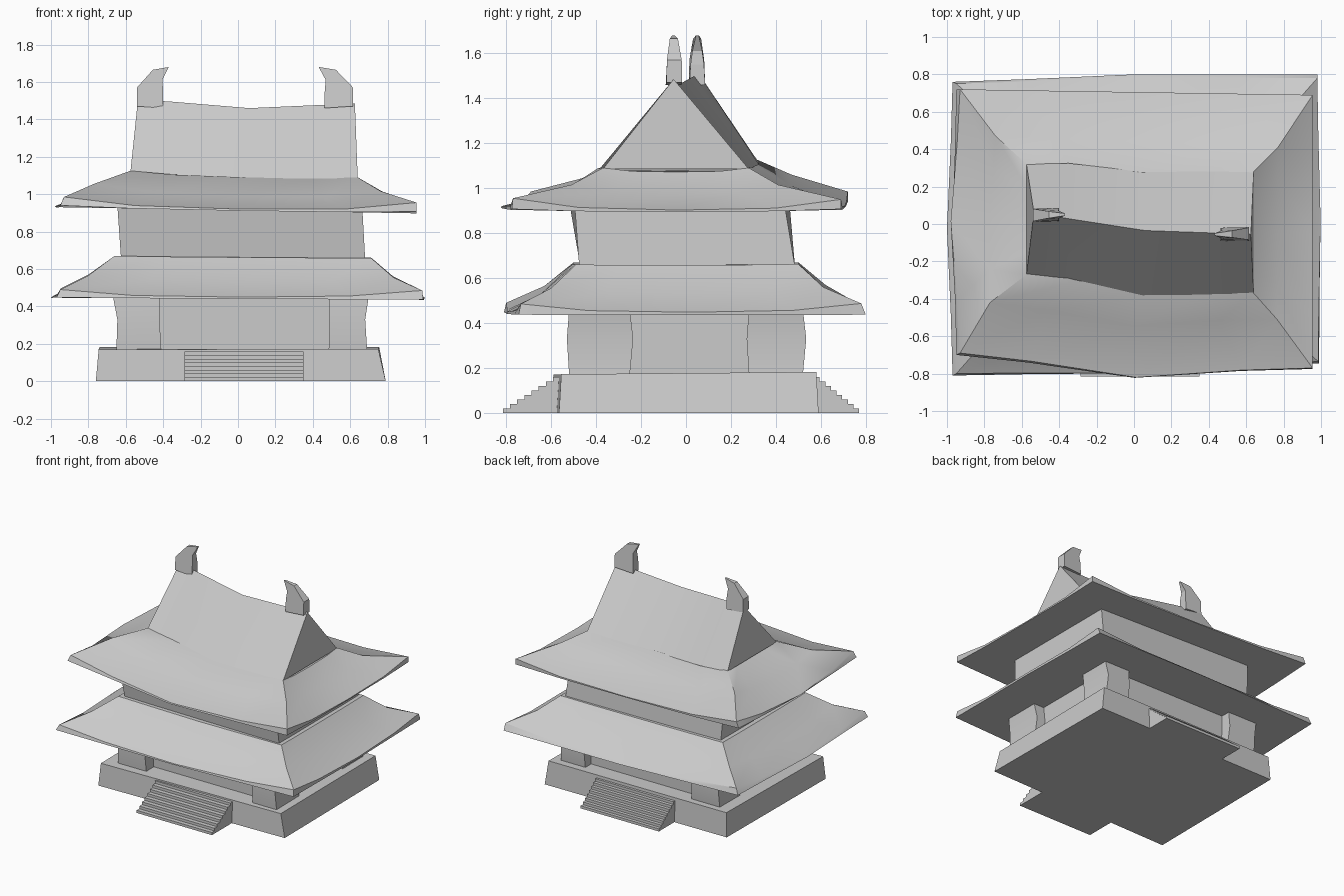
import bpy, bmesh
from mathutils import Vector

if "Cube" in bpy.data.objects:
    bpy.data.objects.remove(bpy.data.objects["Cube"])


def finish(name, bm, smooth=None):
    bmesh.ops.recalc_face_normals(bm, faces=bm.faces)
    me = bpy.data.meshes.new(name)
    bm.to_mesh(me)
    bm.free()
    ob = bpy.data.objects.new(name, me)
    bpy.context.collection.objects.link(ob)
    if smooth:
        bpy.context.view_layer.objects.active = ob
        ob.select_set(True)
        bpy.ops.object.shade_smooth_by_angle(angle=smooth)
        ob.select_set(False)
    return ob


def loft(name, rings, smooth=None):
    """Skin a stack of equal rings and cap both ends."""
    bm = bmesh.new()
    vs = [[bm.verts.new(p) for p in r] for r in rings]
    n = len(vs[0])
    for a, b in zip(vs, vs[1:]):
        for i in range(n):
            j = (i + 1) % n
            bm.faces.new((a[i], a[j], b[j], b[i]))
    bm.faces.new(vs[0][::-1])
    bm.faces.new(vs[-1])
    return finish(name, bm, smooth)


def rect(x0, x1, y0, y1, z):
    return [(x0, y0, z), (x1, y0, z), (x1, y1, z), (x0, y1, z)]


def roof_ring(corners, out, dz):
    """Corners run FL, FR, BR, BL; each side bows outward and sags in z."""
    normals = [(0, -1, 0), (1, 0, 0), (0, 1, 0), (-1, 0, 0)]
    pts = []
    for k in range(4):
        a, b = Vector(corners[k]), Vector(corners[(k + 1) % 4])
        nrm = Vector(normals[k])
        for f, wo, wz in ((0, 0, 0), (.2, .3, .8), (.5, 1, 1), (.8, .3, .8)):
            pts.append(a.lerp(b, f) + nrm * out[k] * wo + Vector((0, 0, dz * wz)))
    return pts


# Platform
loft("platform", [
    [(-.76, -.60, 0), (.79, -.565, 0), (.78, .59, 0), (-.75, .58, 0)],
    [(-.745, -.59, .17), (.75, -.555, .172), (.755, .58, .182), (-.74, .57, .182)]])


# Stairs, front and back
def stairs(name, y_in, y_out, x0, x1, h=.16, n=8):
    prof = [(y_in, 0), (y_out, 0)]
    d = (y_in - y_out) / n
    for i in range(n):
        z = h * (i + 1) / n
        prof += [(y_out + d * i, z), (y_out + d * (i + 1), z)]
    loft(name, [[(x, y, z) for y, z in prof] for x in (x0, x1)])


stairs("front_stairs", -.56, -.815, -.285, .35)
stairs("back_stairs", .57, .77, -.31, .35)

# Lower storey: recessed wall and four corner piers
loft("lower_wall", [rect(-.58, .61, -.43, .45, z) for z in (.17, .46)], .5)
for sx, x0, x1 in (("left", -.65, -.41), ("right", .485, .69)):
    for sy, y0, y1 in (("front", -.52, -.25), ("back", .28, .52)):
        s = -1 if x0 < 0 else 1
        loft(f"{sy}_{sx}_pier", [
            rect(x0, x1, y0, y1, .17),
            rect(x0 + .005, x1 - .01, y0 - .01, y1 + .015, .33),
            rect(x0 - .01 + .01 * s, x1 + .01 * s, y0, y1, .46)], .5)

# Lower roof
loft("lower_roof", [
    roof_ring([(-.97, -.81, .448), (.99, -.745, .437), (.98, .80, .437), (-.97, .76, .448)],
              (.02, .01, .02, .03), -.002),
    roof_ring([(-.95, -.80, .49), (.985, -.735, .485), (.98, .78, .487), (-.95, .75, .495)],
              (.03, .015, .02, .04), -.038),
    roof_ring([(-.80, -.63, .565), (.83, -.60, .555), (.83, .61, .56), (-.80, .62, .57)],
              (.03, .02, .02, .03), -.03),
    roof_ring([(-.66, -.50, .67), (.71, -.49, .66), (.71, .50, .662), (-.66, .50, .67)],
              (.01, .0, .0, .0), -.003)], .6)

# Upper storey wall
loft("upper_wall", [
    [(-.625, -.47, .65), (.68, -.475, .65), (.68, .485, .65), (-.625, .475, .65)],
    [(-.645, -.52, .94), (.665, -.495, .92), (.665, .44, .92), (-.645, .46, .94)]])

# Upper roof skirt
loft("upper_roof_skirt", [
    roof_ring([(-.95, -.70, .94), (.955, -.775, .907), (.955, .69, .907), (-.95, .72, .94)],
              (.085, 0, 0, .02), -.012),
    roof_ring([(-.93, -.69, .985), (.955, -.77, .955), (.955, .69, .95), (-.93, .72, .985)],
              (.09, 0, 0, .05), -.05),
    roof_ring([(-.77, -.42, 1.055), (.765, -.51, 1.015), (.77, .41, 1.015), (-.74, .47, 1.06)],
              (.08, 0, 0, .02), -.045),
    roof_ring([(-.575, -.27, 1.125), (.64, -.37, 1.09), (.64, .28, 1.09), (-.575, .32, 1.125)],
              (.07, 0, -.02, 0), -.018)], .6)

# Gable roof: triangular sections (front, ridge, back) along x
loft("gable_roof", [
    [(-.575, -.27, 1.12), (-.535, .06, 1.505), (-.575, .32, 1.12)],
    [(-.35, -.29, 1.105), (-.36, .03, 1.495), (-.35, .325, 1.105)],
    [(.04, -.385, 1.085), (.06, -.035, 1.46), (.04, .28, 1.085)],
    [(.64, -.37, 1.085), (.625, -.055, 1.485), (.64, .28, 1.085)]], .6)

# Ridge-end horns, tapering toward the tip
horn = [(0, -.03, .035), (0, .07, .033), (.085, .165, .018), (.17, .18, .006),
        (.135, .11, .022), (.14, .05, .03), (.14, -.04, .035)]
for side, x, y, d, dy in (("left", -.54, .048, 1, .08), ("right", .615, -.052, -1, .12)):
    loft(f"{side}_ridge_horn", [
        [(x + d * u * (1 if d > 0 else 1.08), y + s * w + dy * u * .2 * -d * -1, 1.5 + z)
         for u, z, w in horn] for s in (-1, 1)])
